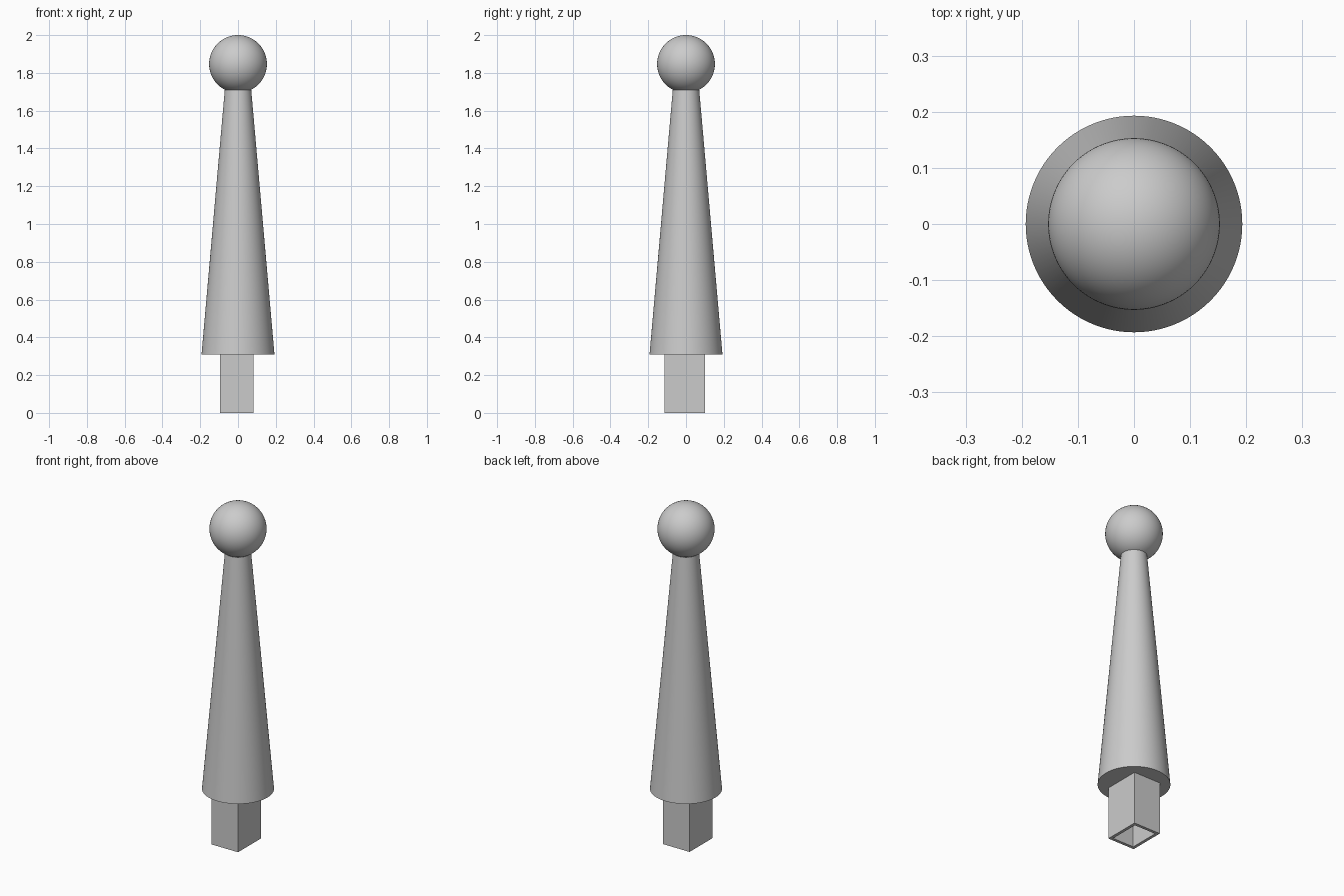
import bpy
import bmesh
from mathutils import Matrix, Vector

cube = bpy.data.objects.get("Cube")
if cube:
    bpy.data.objects.remove(cube, do_unlink=True)

grey = bpy.data.materials.new("light grey")
grey.use_nodes = True
colour = (0.6, 0.6, 0.6, 1)
grey.diffuse_color = colour
grey.node_tree.nodes["Principled BSDF"].inputs["Base Color"].default_value = colour


def finish(name, bm, smooth=False):
    """Turn a bmesh into a named, coloured object."""
    bmesh.ops.recalc_face_normals(bm, faces=bm.faces)
    mesh = bpy.data.meshes.new(name)
    bm.to_mesh(mesh)
    bm.free()
    mesh.materials.append(grey)
    obj = bpy.data.objects.new(name, mesh)
    bpy.context.collection.objects.link(obj)
    if smooth:
        bpy.ops.object.select_all(action="DESELECT")
        obj.select_set(True)
        bpy.context.view_layer.objects.active = obj
        bpy.ops.object.shade_smooth_by_angle()
    return obj


# Tapered handle
base_z, neck_z = 0.31, 1.71
bm = bmesh.new()
bmesh.ops.create_cone(bm, cap_ends=True, segments=96, radius1=0.193, radius2=0.07,
                      depth=neck_z - base_z,
                      matrix=Matrix.Translation((0, 0, (base_z + neck_z) / 2)))
finish("tapered_handle", bm, smooth=True)

# Ball at the top
ball_radius = 0.153
bm = bmesh.new()
bmesh.ops.create_uvsphere(bm, u_segments=96, v_segments=48, radius=ball_radius,
                          matrix=Matrix.Translation((0, 0, 2 - ball_radius)))
finish("ball_knob", bm, smooth=True)

# Rectangular peg, set slightly off centre
low, high = Vector((-0.094, -0.115, 0)), Vector((0.081, 0.101, base_z))
size, middle = high - low, (low + high) / 2
bm = bmesh.new()
bmesh.ops.create_cube(bm, size=1, matrix=Matrix.Translation(middle) @ Matrix.Diagonal((*size, 1)))

# Hollow the peg from below
bm.faces.ensure_lookup_table()
bottom = min(bm.faces, key=lambda f: f.calc_center_median().z)
bmesh.ops.inset_region(bm, faces=[bottom], thickness=0.025)
hole = bmesh.ops.extrude_discrete_faces(bm, faces=[bottom])["faces"][0]
bmesh.ops.translate(bm, verts=hole.verts, vec=(0, 0, base_z - 0.002))
finish("hollow_peg", bm)
